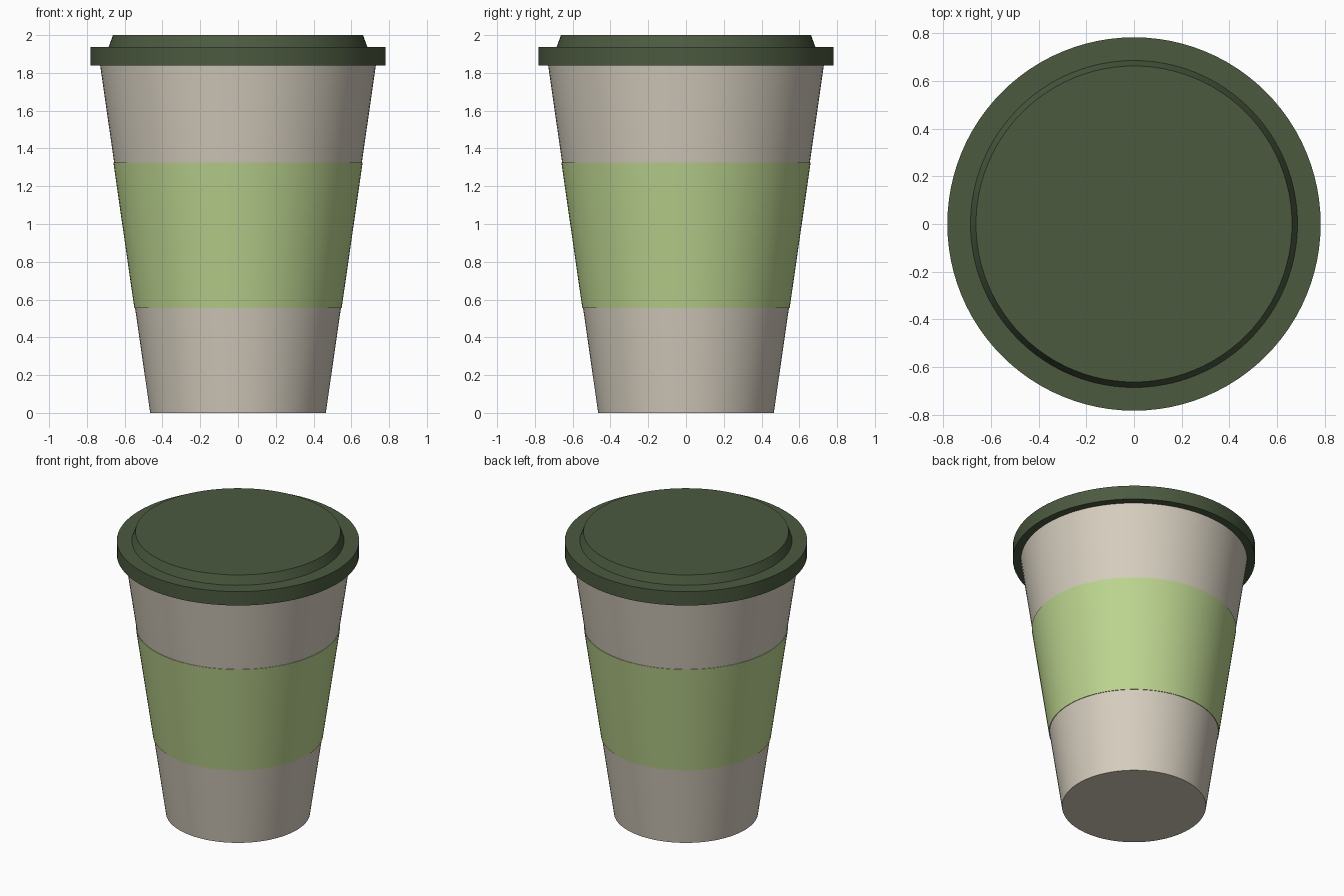
import bpy, bmesh, math

if "Cube" in bpy.data.objects:
    bpy.data.objects.remove(bpy.data.objects["Cube"])

SIDES = 96


def material(name, srgb):
    """Flat colour given as 0-255 sRGB, stored as linear."""
    mat = bpy.data.materials.new(name)
    lin = [((c / 255 + 0.055) / 1.055) ** 2.4 for c in srgb]
    mat.diffuse_color = (*lin, 1)
    mat.use_nodes = True
    mat.node_tree.nodes["Principled BSDF"].inputs["Base Color"].default_value = mat.diffuse_color
    return mat


def lathe(name, profile, mat, closed=False):
    """Spin (radius, z) points, listed bottom to top on the outside, around z."""
    bm = bmesh.new()
    rings = []
    for r, z in profile:
        rings.append([bm.verts.new((r * math.cos(2 * math.pi * i / SIDES),
                                    r * math.sin(2 * math.pi * i / SIDES), z))
                      for i in range(SIDES)])
    pairs = list(zip(rings, rings[1:]))
    if closed:
        pairs.append((rings[-1], rings[0]))
    else:
        bm.faces.new(rings[0][::-1])
        bm.faces.new(rings[-1])
    for low, high in pairs:
        for i in range(SIDES):
            j = (i + 1) % SIDES
            bm.faces.new((low[i], low[j], high[j], high[i]))
    mesh = bpy.data.meshes.new(name)
    bm.to_mesh(mesh)
    bm.free()
    mesh.materials.append(mat)
    obj = bpy.data.objects.new(name, mesh)
    bpy.context.collection.objects.link(obj)
    bpy.ops.object.select_all(action='DESELECT')
    obj.select_set(True)
    bpy.context.view_layer.objects.active = obj
    bpy.ops.object.shade_smooth_by_angle(angle=math.radians(30))
    return obj


def cup_radius(z):
    return 0.465 + 0.144 * z


cream = material("cream_cup", (213, 205, 190))
light_green = material("light_green_sleeve", (188, 212, 143))
dark_green = material("dark_green_lid", (76, 90, 64))

# Tapered cup
lathe("cup", [(cup_radius(0), 0), (cup_radius(1.85), 1.85)], cream)

# Thin sleeve hugging the middle of the cup
z0, z1 = 0.555, 1.325
lathe("sleeve", [(cup_radius(z0) + 0.004, z0), (cup_radius(z1) + 0.004, z1),
                 (cup_radius(z1) - 0.004, z1), (cup_radius(z0) - 0.004, z0)],
      light_green, closed=True)

# Lid: overhanging rim with a raised, tapered top
lathe("lid", [(0.782, 1.838), (0.782, 1.937), (0.685, 1.937), (0.662, 2.0)],
      dark_green)
